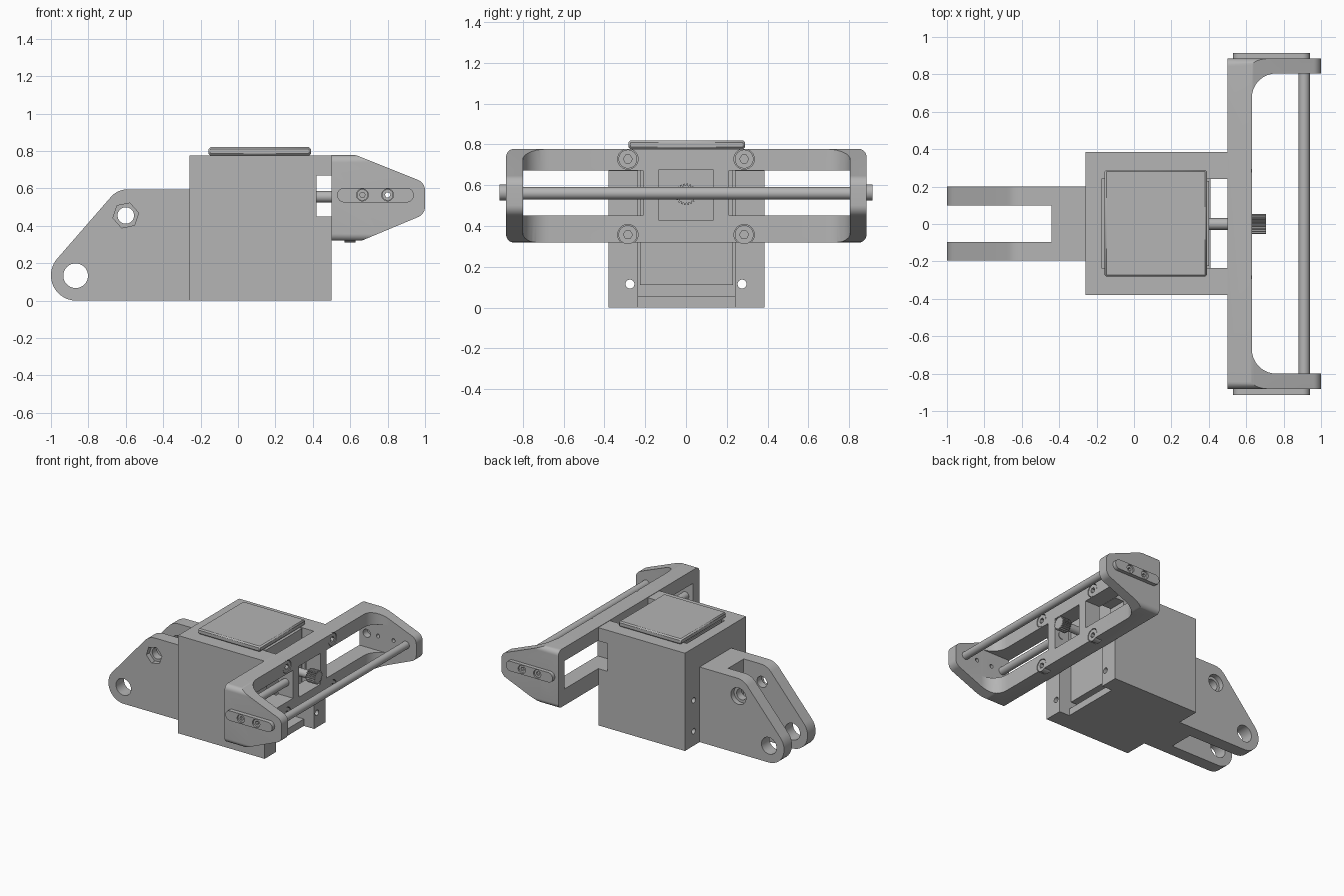
import bpy, bmesh, math
from mathutils import Vector

cube = bpy.data.objects.get("Cube")
if cube:
    bpy.data.objects.remove(cube, do_unlink=True)

GREY = (0.46, 0.46, 0.46, 1)
grey = bpy.data.materials.new("plain_grey")
grey.use_nodes = True
grey.diffuse_color = GREY
grey.node_tree.nodes["Principled BSDF"].inputs["Base Color"].default_value = GREY


def prism(name, pts, axis, lo, hi):
    """Extrude a 2D outline along an axis."""
    place = {"x": lambda u, v, w: (w, u, v),
             "y": lambda u, v, w: (u, w, v),
             "z": lambda u, v, w: (u, v, w)}[axis]
    bm = bmesh.new()
    a, b = [[bm.verts.new(place(u, v, w)) for u, v in pts] for w in (lo, hi)]
    bm.faces.new(a)
    bm.faces.new(b)
    n = len(pts)
    for i in range(n):
        j = (i + 1) % n
        bm.faces.new((a[i], a[j], b[j], b[i]))
    bmesh.ops.recalc_face_normals(bm, faces=bm.faces)
    me = bpy.data.meshes.new(name)
    bm.to_mesh(me)
    bm.free()
    me.materials.append(grey)
    ob = bpy.data.objects.new(name, me)
    bpy.context.collection.objects.link(ob)
    return ob


def box(name, x, y, z):
    return prism(name, [(x[0], y[0]), (x[1], y[0]), (x[1], y[1]), (x[0], y[1])], "z", *z)


def ngon(c, r, n=32, turn=0.0):
    return [(c[0] + r * math.cos(turn + math.tau * i / n),
             c[1] + r * math.sin(turn + math.tau * i / n)) for i in range(n)]


def rod(name, c, r, axis, lo, hi, n=32):
    return prism(name, ngon(c, r, n), axis, lo, hi)


def rounded(corners, steps=9):
    """Outline from (u, v, fillet radius) corners."""
    out = []
    for i, (u, v, r) in enumerate(corners):
        p = Vector((u, v))
        if not r:
            out.append((u, v))
            continue
        d1 = (Vector(corners[i - 1][:2]) - p).normalized()
        d2 = (Vector(corners[(i + 1) % len(corners)][:2]) - p).normalized()
        half = d1.angle(d2) / 2
        c = p + (d1 + d2).normalized() * (r / math.sin(half))
        s = p + d1 * (r / math.tan(half)) - c
        e = p + d2 * (r / math.tan(half)) - c
        for k in range(steps + 1):
            t, whole = k / steps, math.pi - 2 * half
            q = (s * math.sin((1 - t) * whole) + e * math.sin(t * whole)) / math.sin(whole)
            out.append(tuple(c + q))
    return out


def rounded_rect(u, v, r):
    return rounded([(u[0], v[0], r), (u[1], v[0], r), (u[1], v[1], r), (u[0], v[1], r)])


def boolean(ob, tools, operation="DIFFERENCE"):
    bpy.context.view_layer.objects.active = ob
    for tool in tools:
        mod = ob.modifiers.new("cut", "BOOLEAN")
        mod.operation, mod.solver, mod.object = operation, "EXACT", tool
        bpy.ops.object.modifier_apply(modifier=mod.name)
        bpy.data.objects.remove(tool, do_unlink=True)
    return ob


# Housing: open box with front channel, side notches and long bores
housing = box("housing", (-0.26, 0.5), (-0.38, 0.385), (0, 0.775))
boolean(housing, [
    box("cut", (-0.175, 0.7), (-0.235, 0.24), (0.055, 1)),
    box("cut", (0.41, 0.8), (-0.235, 0.24), (-1, 1)),
    box("cut", (0.42, 0.9), (-1, 1), (0.45, 0.67)),
] + [rod("cut", (s * 0.275, z), 0.022, "x", -1, 1, 20)
     for s in (-1, 1) for z in (0.115, 0.36)])

# Motor: body in the cavity and a chamfered cap
box("motor_body", (-0.155, 0.402), (-0.225, 0.23), (0.11, 0.776))
cap = box("motor_cap", (-0.158, 0.39), (-0.282, 0.29), (0.776, 0.82))
bev = cap.modifiers.new("chamfer", "BEVEL")
bev.width, bev.segments = 0.01, 1

# Rear clevis: one side profile, slotted and drilled
side = rounded([(-1, 0, 0.134), (-0.26, 0, 0), (-0.26, 0.595, 0),
                (-0.644, 0.595, 0.12), (-1, 0.186, 0.134)])
clevis = prism("rear_clevis", side, "y", -0.195, 0.2)
NUT = (-0.6, 0.455)
boolean(clevis, [
    box("cut", (-1.5, -0.44), (-0.095, 0.1), (-1, 1)),
    rod("cut", (-0.868, 0.133), 0.066, "y", -1, 1),
    rod("cut", NUT, 0.044, "y", -1, 1),
    prism("cut", ngon(NUT, 0.07, 6, 0.2), "y", -0.3, -0.155),
    rod("cut", NUT, 0.066, "y", 0.16, 0.3),
])

# Front frame: tapered side profile, rounded ends, hollowed into a U with windows
taper = rounded([(0.5, 0.32, 0), (0.66, 0.32, 0.06), (1, 0.462, 0.06),
                 (1, 0.63, 0.06), (0.63, 0.778, 0.06), (0.5, 0.778, 0)])
frame = prism("front_frame", taper, "y", -0.885, 0.885)
boolean(frame, [prism("round", rounded_rect((-0.882, 0.885), (0.318, 0.778), 0.04), "x", 0.4, 1.2)],
        "INTERSECT")
AXLE = 0.56
SCREWS = [(s * 0.285, z) for s in (-1, 1) for z in (0.357, 0.728)]
boolean(frame, [
    prism("cut", rounded_rect((0.63, 1.6), (-0.8, 0.805), 0.13), "z", 0, 1),
    box("cut", (0.4, 0.9), (-0.135, 0.135), (0.43, 0.675)),
    box("cut", (0.4, 0.95), (-0.8, -0.21), (0.45, 0.672)),
    box("cut", (0.4, 0.95), (0.21, 0.805), (0.45, 0.672)),
    rod("cut", (0.565, AXLE), 0.032, "y", 0.7, 0.86),
] + [rod("cut", c, 0.05, "x", 0.57, 0.7) for c in SCREWS]
  + [rod("cut", (x, AXLE + 0.005), 0.015, "y", -1, 1, 16) for x in (0.665, 0.8)])

# Frame screws with hex sockets
for c in SCREWS:
    head = rod("frame_screw", c, 0.046, "x", 0.57, 0.627)
    boolean(head, [prism("cut", ngon(c, 0.022, 6), "x", 0.6, 0.7)])

# Side pads with two recessed screws each
for s, label in ((-1, "front"), (1, "back")):
    span = lambda a, b: sorted((s * a, s * b))
    pad = prism(label + "_pad", rounded_rect((0.53, 0.94), (0.525, 0.603), 0.0385),
                "y", *span(0.88, 0.915))
    boolean(pad, [rod("cut", (x, AXLE + 0.005), 0.032, "y", -1, 1) for x in (0.665, 0.8)])
    for x, deep in ((0.665, 0.89), (0.8, 0.8)):
        c = (x, AXLE + 0.005)
        head = rod(label + "_pad_screw", c, 0.03, "y", *span(0.883, 0.905))
        boolean(head, [prism("cut", ngon(c, 0.015, 6), "y", *span(deep, 1))])

# Long cross rod and short guide rod
rod("cross_rod", (0.91, AXLE), 0.03, "y", -0.81, 0.81)
rod("guide_rod", (0.565, AXLE), 0.03, "y", -0.81, -0.13)

# Motor shaft and toothed pinion
rod("motor_shaft", (0, 0.555), 0.031, "x", 0.39, 0.64)
TEETH = 20
teeth = [(r * math.cos(math.tau * (i + o) / TEETH), 0.555 + r * math.sin(math.tau * (i + o) / TEETH))
         for i in range(TEETH) for o, r in ((0, 0.043), (0.3, 0.043), (0.45, 0.053), (0.85, 0.053))]
prism("pinion", teeth, "x", 0.63, 0.705)

# Smooth the curved surfaces, keep edges crisp
for ob in bpy.context.collection.objects:
    if ob.type == "MESH" and grey.name in ob.data.materials:
        bpy.ops.object.select_all(action="DESELECT")
        ob.select_set(True)
        bpy.context.view_layer.objects.active = ob
        bpy.ops.object.shade_smooth_by_angle(angle=math.radians(22))
